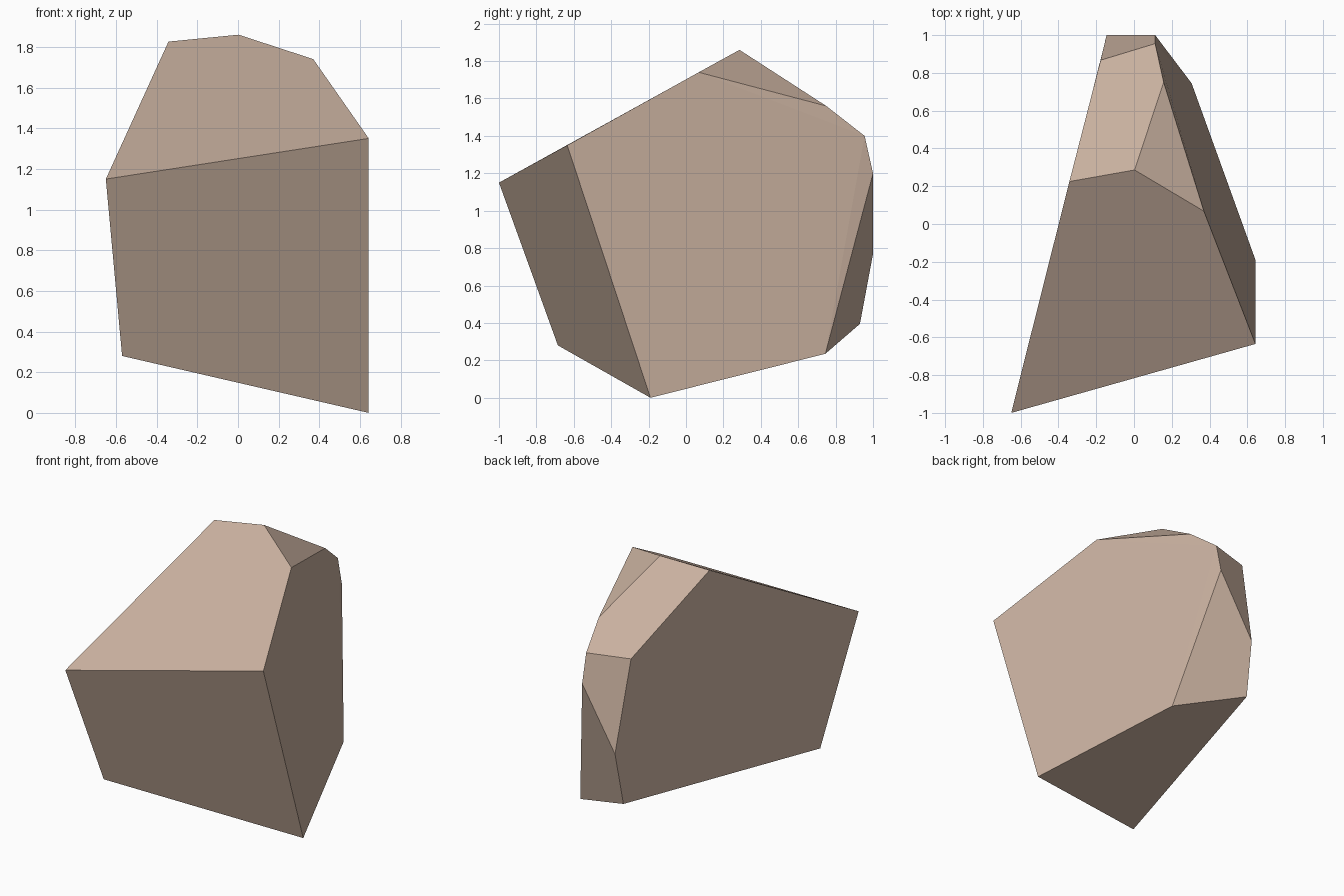
import bpy, bmesh, math

if "Cube" in bpy.data.objects:
    bpy.data.objects.remove(bpy.data.objects["Cube"])

# Corner points of the faceted boulder
corners = [
    (-0.65, -1.0, 1.15), (0.643, -0.635, 1.35), (0.643, -0.19, 0.0), (-0.57, -0.685, 0.28),  # front face
    (0.37, 0.068, 1.74), (0.003, 0.286, 1.86), (-0.342, 0.225, 1.826),                      # crown
    (0.157, 0.75, 1.56), (0.112, 0.955, 1.40), (-0.177, 0.867, 1.40),                       # back slope
    (0.112, 1.0, 1.20), (-0.145, 1.0, 0.77),                                                # back
    (0.305, 0.745, 0.235), (-0.162, 0.93, 0.395),                                           # lower back
]

# Wrap the corners in a convex hull and merge coplanar facets
bm = bmesh.new()
for c in corners:
    bm.verts.new(c)
bmesh.ops.convex_hull(bm, input=bm.verts[:])
bmesh.ops.dissolve_limit(bm, angle_limit=math.radians(3), verts=bm.verts[:], edges=bm.edges[:])
bmesh.ops.recalc_face_normals(bm, faces=bm.faces[:])

mesh = bpy.data.meshes.new("boulder")
bm.to_mesh(mesh)
bm.free()

# Single tan stone colour
stone = bpy.data.materials.new("tan_stone")
stone.diffuse_color = (0.58, 0.434, 0.345, 1)
stone.use_nodes = True
stone.node_tree.nodes["Principled BSDF"].inputs["Base Color"].default_value = stone.diffuse_color
mesh.materials.append(stone)
boulder = bpy.data.objects.new("boulder", mesh)
bpy.context.collection.objects.link(boulder)
